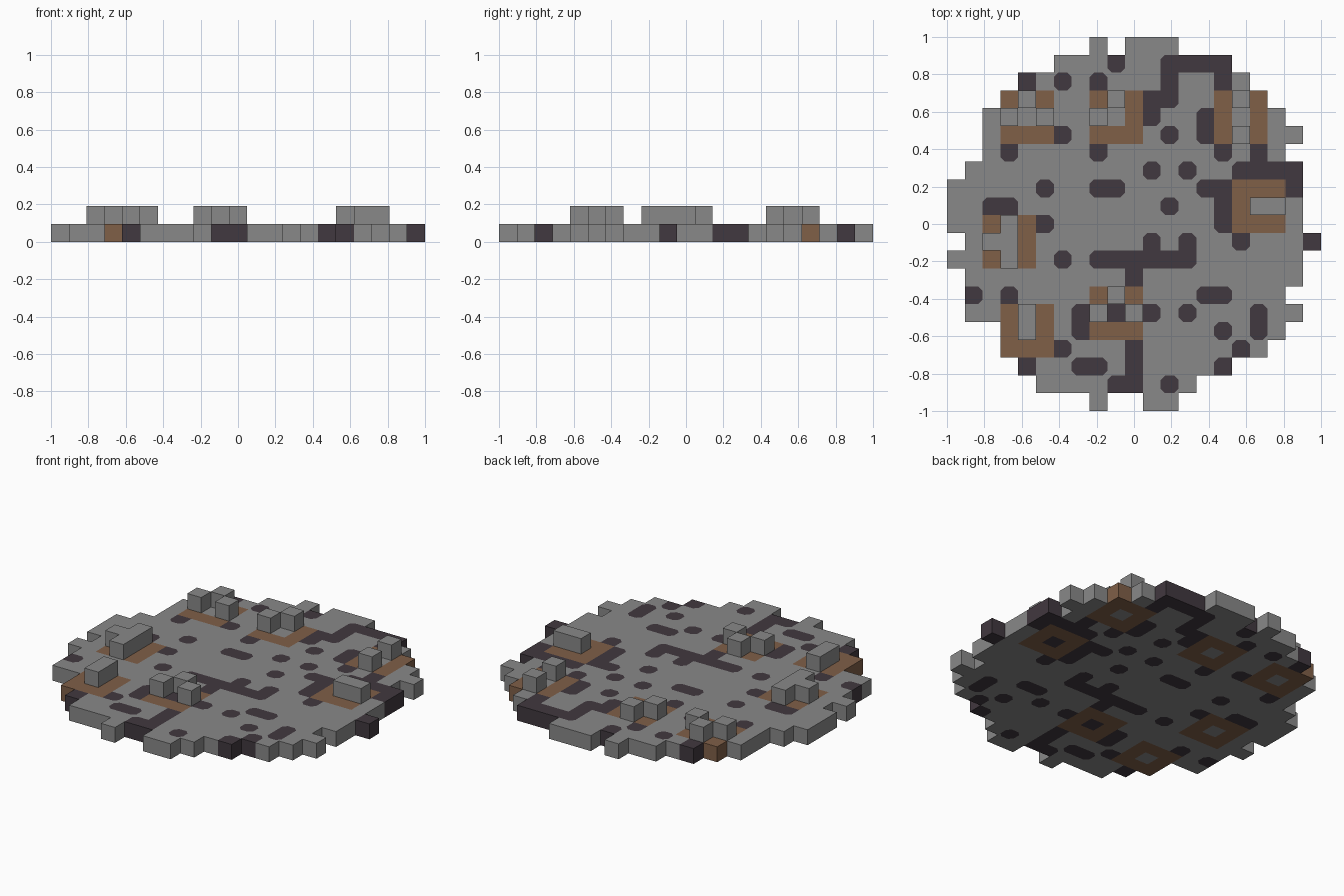
import bpy, bmesh
from mathutils import Vector

cube = bpy.data.objects.get("Cube")
if cube:
    bpy.data.objects.remove(cube)

# Floor plan, back row first: . stone, # dark stone, + wood,
# o / O / @ a raised block standing on wood / stone / dark stone
PLAN = [
    "        . ...        ",
    "      ...#..####     ",
    "    #.#.#...#..#.    ",
    "   +o+..+o+##..+o+   ",
    "  .o.o..o.+#..#+.+.  ",
    "  .+++#.+++.#.#+o+.. ",
    "  .#....#......#.#.  ",
    " ..........#.#..#### ",
    ".....#..##....##+++# ",
    "..##........#..#+@o. ",
    "..+o+#.........#+++. ",
    " .oO+......#.#..#...#",
    "..+o+.#.######...... ",
    " .........#......... ",
    " #.#....+o+...##...  ",
    " ..+o+.#o#o#.#...#.. ",
    "   +O+.#+++....#.#.  ",
    "   +++#...#.....#.   ",
    "    #..##.#....#     ",
    "     ....##.#.       ",
    "        .  ..        ",
]
N = len(PLAN)
S = 2 / N
CHAMFER = 0.25
SIDES = [(1, 0), (0, 1), (-1, 0), (0, -1)]
STONE, DARK, WOOD = range(3)
KIND = {".": STONE, "O": STONE, "#": DARK, "@": DARK, "+": WOOD, "o": WOOD}


def make_material(name, color):
    mat = bpy.data.materials.new(name)
    mat.use_nodes = True
    mat.diffuse_color = (*color, 1)
    mat.node_tree.nodes["Principled BSDF"].inputs["Base Color"].default_value = (*color, 1)
    return mat


MATERIALS = [
    make_material("grey stone", (0.25, 0.25, 0.25)),
    make_material("dark stone", (0.053, 0.040, 0.050)),
    make_material("brown wood", (0.215, 0.115, 0.064)),
]


def cell(i, j):
    """Plan symbol at column i (left to right), row j (front to back)."""
    return PLAN[N - 1 - j][i] if 0 <= i < N and 0 <= j < N else " "


def face(bm, points, kind):
    bm.faces.new([bm.verts.new(p) for p in points]).material_index = kind


def finish(name, bm):
    bmesh.ops.remove_doubles(bm, verts=bm.verts, dist=0.0001)
    mesh = bpy.data.meshes.new(name)
    bm.to_mesh(mesh)
    bm.free()
    for mat in MATERIALS:
        mesh.materials.append(mat)
    bpy.context.collection.objects.link(bpy.data.objects.new(name, mesh))


def add_cell(bm, i, j, kind, z, present, soft):
    """One square tile: top, bottom and the outer walls only."""
    mid = Vector(((i + 0.5) * S - 1, (j + 0.5) * S - 1, 0))
    outline, trims = [], []
    for k, (dx, dy) in enumerate(SIDES):
        ex, ey = SIDES[(k + 1) % 4]
        here = Vector((dx, dy, 0)) * S / 2
        nxt = Vector((ex, ey, 0)) * S / 2
        corner = mid + here + nxt
        # Corners of dark patches are cut off against the grey stone
        if kind == DARK and soft(i + dx, j + dy) and soft(i + ex, j + ey):
            a, b = corner - nxt * 2 * CHAMFER, corner - here * 2 * CHAMFER
            outline += [a, b]
            trims.append([a, corner, b])
        else:
            outline.append(corner)
        if not present(i + dx, j + dy):
            p, q = mid + here - nxt, corner
            up = Vector((0, 0, z + S))
            low = Vector((0, 0, z))
            face(bm, [p + low, q + low, q + up, p + up], kind)
    for shape, color in [(outline, kind)] + [(t, STONE) for t in trims]:
        face(bm, [p + Vector((0, 0, z + S)) for p in shape], color)
        face(bm, [p + Vector((0, 0, z)) for p in reversed(shape)], color)


# Round floor slab and the ruined blocks standing on it
floor, blocks = bmesh.new(), bmesh.new()
for i in range(N):
    for j in range(N):
        symbol = cell(i, j)
        if symbol in KIND:
            add_cell(floor, i, j, KIND[symbol], 0,
                     lambda a, b: cell(a, b) != " ",
                     lambda a, b: cell(a, b) in ".O")
        if symbol in "oO@":
            add_cell(blocks, i, j, STONE, S,
                     lambda a, b: cell(a, b) in "oO@",
                     lambda a, b: False)
finish("floor", floor)
finish("raised_blocks", blocks)
